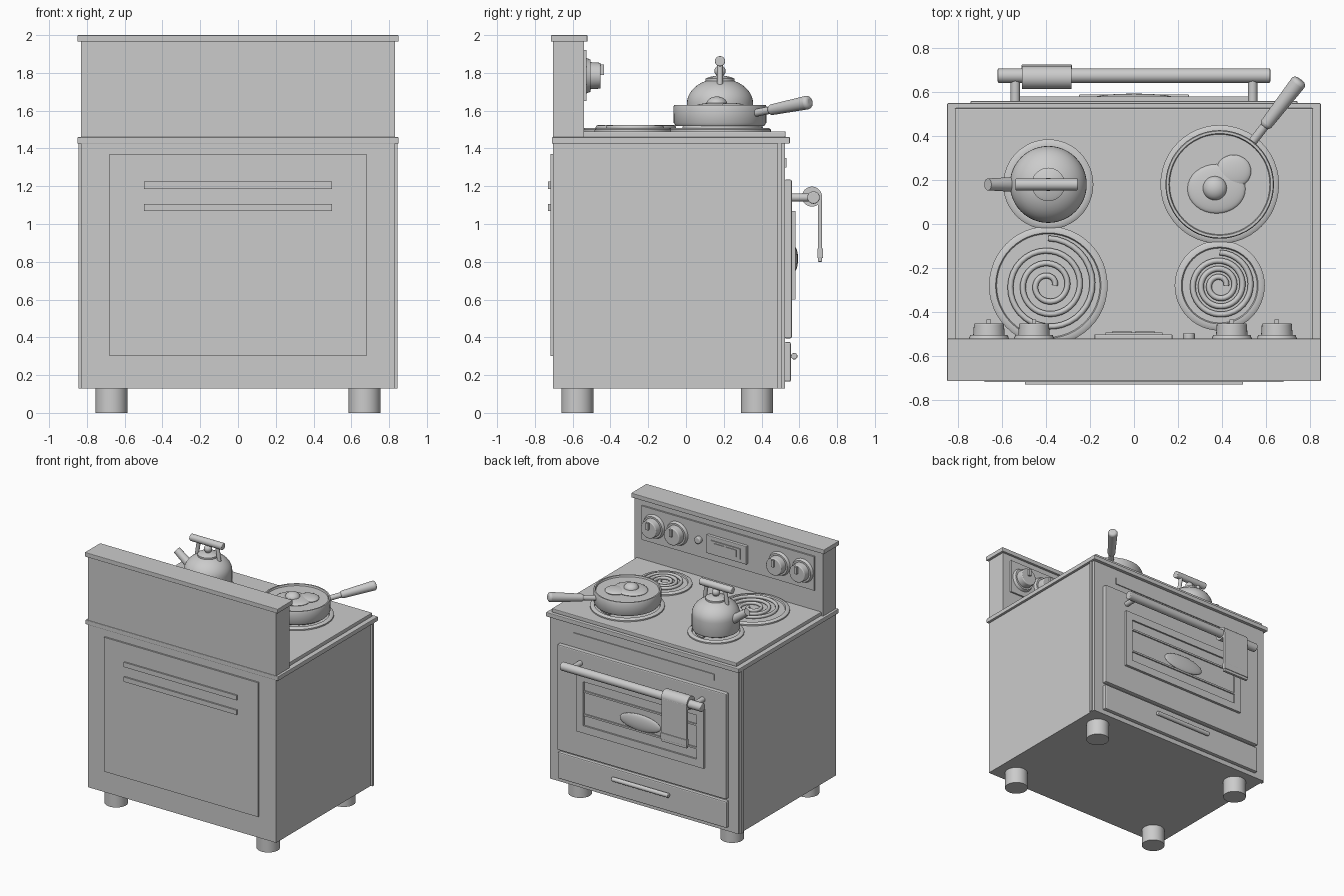
import bpy, math
from mathutils import Vector

if "Cube" in bpy.data.objects:
    bpy.data.objects.remove(bpy.data.objects["Cube"])


def finish(name, smooth=True):
    o = bpy.context.object
    o.name = name
    if smooth:
        bpy.ops.object.shade_smooth_by_angle(angle=math.radians(35))
    return o


def box(name, x, y, z, bevel=0.0):
    """Box from (min, max) ranges on each axis."""
    bpy.ops.mesh.primitive_cube_add(size=1, location=[(a + b) / 2 for a, b in (x, y, z)])
    o = bpy.context.object
    o.scale = [b - a for a, b in (x, y, z)]
    bpy.ops.object.transform_apply(location=False, rotation=False)
    if bevel:
        m = o.modifiers.new("bevel", 'BEVEL')
        m.width, m.segments = bevel, 2
    return finish(name, False)


def rod(name, a, b, r, r2=None, bevel=0.0):
    """Cylinder or cone between two points."""
    a, b = Vector(a), Vector(b)
    bpy.ops.mesh.primitive_cone_add(vertices=32, radius1=r, radius2=r if r2 is None else r2,
                                    depth=(b - a).length, location=(a + b) / 2)
    o = bpy.context.object
    o.rotation_euler = (b - a).to_track_quat('Z', 'Y').to_euler()
    if bevel:
        m = o.modifiers.new("bevel", 'BEVEL')
        m.width, m.segments, m.limit_method = bevel, 4, 'ANGLE'
    return finish(name)


def ball(name, loc, scale):
    bpy.ops.mesh.primitive_uv_sphere_add(segments=32, ring_count=16, radius=1, location=loc)
    bpy.context.object.scale = scale
    bpy.ops.object.transform_apply(location=False, rotation=False)
    return finish(name)


def lathe(name, cx, cy, profile, n=48):
    """Revolve (radius, z) points around a vertical axis; ends are capped."""
    verts = [(cx + r * math.cos(2 * math.pi * i / n), cy + r * math.sin(2 * math.pi * i / n), z)
             for r, z in profile for i in range(n)]
    faces = [(k * n + i, k * n + (i + 1) % n, (k + 1) * n + (i + 1) % n, (k + 1) * n + i)
             for k in range(len(profile) - 1) for i in range(n)]
    faces += [tuple(reversed(range(n))), tuple(range((len(profile) - 1) * n, len(profile) * n))]
    me = bpy.data.meshes.new(name)
    me.from_pydata(verts, [], faces)
    o = bpy.data.objects.new(name, me)
    bpy.context.collection.objects.link(o)
    bpy.ops.object.select_all(action='DESELECT')
    o.select_set(True)
    bpy.context.view_layer.objects.active = o
    return finish(name)


def frame(name, w, z0, z1, t, y):
    """Four rails around a rectangle in the xz plane."""
    box(name + "_top", (-w, w), y, (z1 - t, z1))
    box(name + "_bottom", (-w, w), y, (z0, z0 + t))
    for s in (-1, 1):
        box(name + "_side", tuple(sorted((s * w, s * (w - t)))), y, (z0 + t, z1 - t))


# body, corner posts and cooktop
box("body", (-.83, .83), (-.705, .525), (.13, 1.425))
for s in (-1, 1):
    box("corner_post", tuple(sorted((s * .8, s * .845))), (.485, .505), (.13, 1.425))
box("cooktop", (-.85, .85), (-.71, .55), (1.425, 1.46), .005)
box("cooktop_plate", (-.815, .815), (-.6, .527), (1.46, 1.49), .005)

# legs
for x in (-.67, .67):
    for y in (-.575, .375):
        rod("leg", (x, y, 0), (x, y, .14), .085)

# back panel with vents
box("back_panel", (-.68, .68), (-.718, -.7), (.3, 1.37))
for z in (1.088, 1.205):
    box("back_vent", (-.497, .497), (-.73, -.71), (z - .019, z + .019))

# backsplash and control panel
box("backsplash", (-.83, .83), (-.705, -.54), (1.45, 1.97))
box("backsplash_cap", (-.85, .85), (-.715, -.522), (1.965, 2.0), .004)
box("control_panel", (-.76, .76), (-.545, -.527), (1.65, 1.92))
for x in (-.66, -.455, .445, .65):
    rod("knob_base", (x, -.53, 1.785), (x, -.505, 1.785), .095, .085)
    rod("knob", (x, -.51, 1.785), (x, -.452, 1.785), .072, .068, .006)
    box("knob_grip", (x - .01, x + .01), (-.46, -.435), (1.79, 1.845))
box("clock_frame", (-.18, .175), (-.53, -.502), (1.71, 1.855), .005)
box("clock_display", (-.13, .13), (-.51, -.494), (1.74, 1.825))
for x in (-.055, .05):
    box("clock_digit", (x - .045, x + .045), (-.5, -.489), (1.755, 1.81))
rod("indicator_light", (.25, -.53, 1.79), (.25, -.495, 1.79), .027, bevel=.008)

# front vent, oven door and window
box("front_vent", (-.62, .62), (.515, .532), (1.3, 1.35))
box("oven_door", (-.745, .745), (.52, .56), (.395, 1.235), .008)
frame("window_frame", .56, .6, 1.07, .06, (.555, .58))
box("window_glass", (-.51, .51), (.55, .567), (.65, 1.02))
for z in (.745, .93):
    box("oven_rack", (-.5, .5), (.56, .577), (z - .007, z + .007))
ball("baked_loaf", (0, .575, .815), (.18, .018, .065))

# door handle
rod("door_handle", (-.62, .675, 1.14), (.62, .675, 1.14), .033, bevel=.006)
for x in (-.54, .54):
    rod("handle_post", (x, .55, 1.14), (x, .67, 1.14), .021)

# towel over the handle
rod("towel_fold", (-.51, .667, 1.145), (-.285, .667, 1.145), .053)
box("towel_front", (-.51, -.285), (.698, .72), (.8, 1.145), .004)
box("towel_stripe", (-.512, -.283), (.696, .725), (.82, .87), .003)

# drawer
box("drawer", (-.745, .745), (.52, .555), (.165, .375), .008)
rod("drawer_handle", (-.25, .573, .3), (.25, .573, .3), .017, bevel=.005)

# burners: drip ring, plate and spiral coil
for x, y, r in ((-.39, .18, .205), (-.39, -.28, .27), (.39, .18, .27), (.39, -.28, .205)):
    lathe("burner_ring", x, y, [(r, 1.485), (r, 1.5), (r - .012, 1.508), (r - .03, 1.508), (r - .035, 1.498)])
    cu = bpy.data.curves.new("burner_coil", 'CURVE')
    cu.dimensions, cu.bevel_depth, cu.bevel_resolution = '3D', .013, 2
    cu.use_fill_caps = True
    sp = cu.splines.new('POLY')
    n = 110
    sp.points.add(n - 1)
    for i, p in enumerate(sp.points):
        a, q = i / (n - 1) * 6.5 * math.pi, .03 + (r - .085) * i / (n - 1)
        p.co = (x + q * math.cos(a), y + q * math.sin(a), 1.511, 1)
    bpy.context.collection.objects.link(bpy.data.objects.new("burner_coil", cu))

# kettle
kx, ky = -.39, .18
dome = [(.175 * math.cos(a), 1.64 + .13 * math.sin(a)) for a in [i * math.pi / 22 for i in range(9)]]
lathe("kettle_body", kx, ky, [(.16, 1.52), (.17, 1.525), (.175, 1.54)] + dome + [(.05, 1.765)])
lathe("kettle_lid", kx, ky, [(.076, 1.745), (.076, 1.77), (.06, 1.778), (.02, 1.785), (.015, 1.8)])
ball("kettle_lid_knob", (kx, ky, 1.81), (.03, .03, .03))
rod("kettle_handle", (-.54, ky, 1.862), (-.255, ky, 1.862), .027, bevel=.006)
for s in (-1, 1):
    rod("kettle_handle_post", (kx + s * .1, ky, 1.73), (kx + s * .08, ky, 1.86), .015)
rod("kettle_spout", (-.51, ky, 1.61), (-.665, ky, 1.725), .036, .027)

# frying pan
px, py = .39, .18
lathe("pan", px, py, [(.235, 1.52), (.245, 1.535), (.247, 1.62), (.243, 1.63), (.232, 1.63), (.228, 1.617)])
d = Vector((.61, .79, .16)).normalized()
h = Vector((.525, .355, 1.585))
rod("pan_handle_neck", h, h + d * .14, .02)
rod("pan_handle", h + d * .11, h + d * .385, .028, .037, .02)

# fried egg
ball("egg_white", (.375, .16, 1.622), (.132, .112, .02))
ball("egg_white_lobe", (.453, .24, 1.622), (.08, .075, .019))
ball("egg_yolk", (.368, .163, 1.635), (.055, .055, .04))
